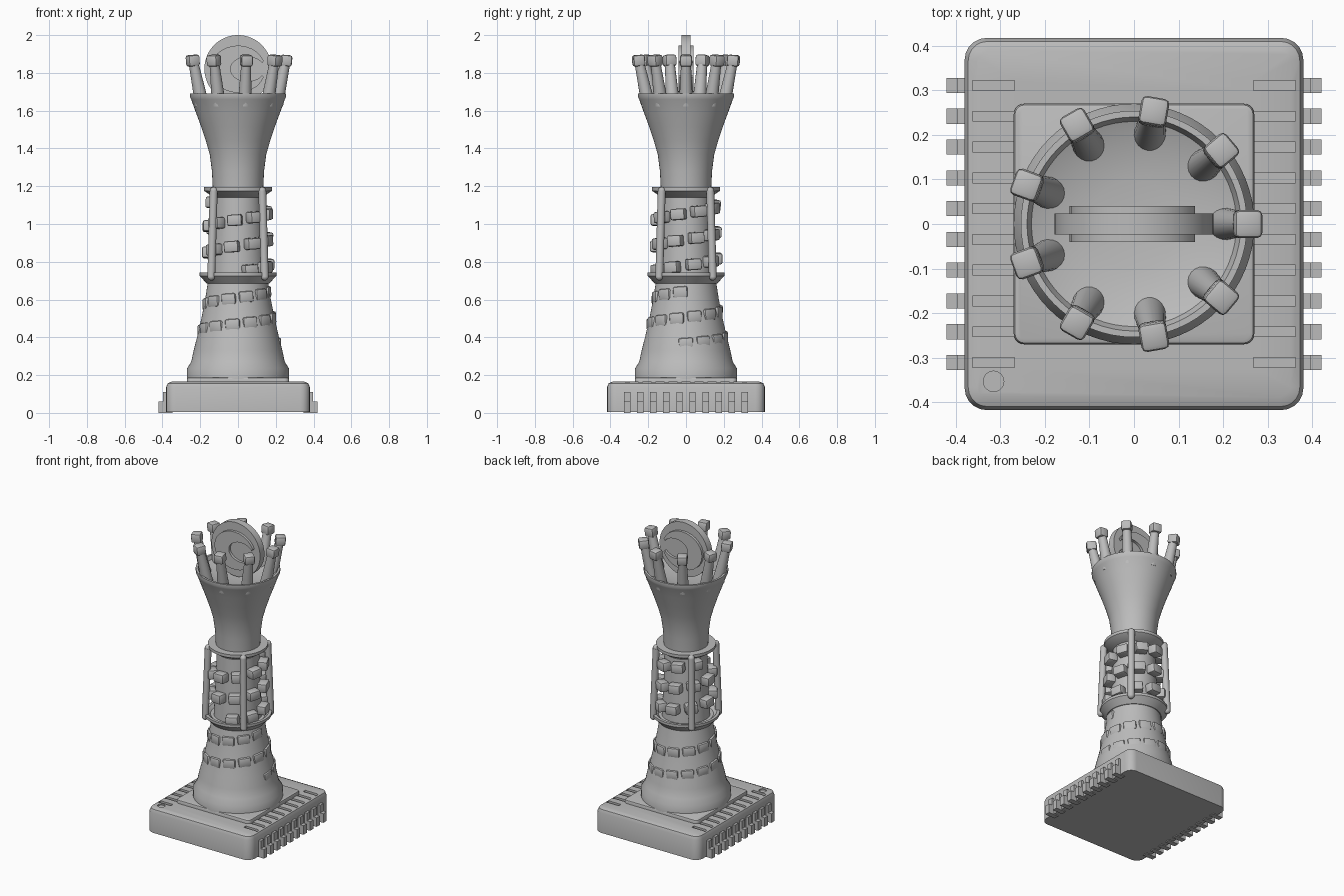
import bpy, bmesh
from math import sin, cos, pi, radians
from mathutils import Matrix, Vector

if "Cube" in bpy.data.objects:
    bpy.data.objects.remove(bpy.data.objects["Cube"])

GREY = (0.5, 0.5, 0.5, 1)
mat = bpy.data.materials.new("plain grey")
mat.use_nodes = True
mat.diffuse_color = GREY
mat.node_tree.nodes["Principled BSDF"].inputs["Base Color"].default_value = GREY


def finish(bm, name):
    bmesh.ops.recalc_face_normals(bm, faces=bm.faces[:])
    me = bpy.data.meshes.new(name)
    bm.to_mesh(me)
    bm.free()
    me.materials.append(mat)
    ob = bpy.data.objects.new(name, me)
    bpy.context.collection.objects.link(ob)
    return ob


def smooth(ob, angle=35):
    bpy.ops.object.select_all(action='DESELECT')
    ob.select_set(True)
    bpy.context.view_layer.objects.active = ob
    bpy.ops.object.shade_smooth_by_angle(angle=radians(angle))
    return ob


def add_box(bm, size, matrix, bevel=0.0):
    part = bmesh.new()
    bmesh.ops.create_cube(part, size=1, matrix=Matrix.Diagonal((*size, 1)))
    if bevel:
        bmesh.ops.bevel(part, geom=part.edges[:], offset=bevel, segments=2,
                        profile=0.5, affect='EDGES')
    part.transform(matrix)
    me = bpy.data.meshes.new("part")
    part.to_mesh(me)
    part.free()
    bm.from_mesh(me)
    bpy.data.meshes.remove(me)


def slab(name, size, z0, z1, corner, rim):
    """Box with rounded upright corners and a softened top rim."""
    bm = bmesh.new()
    bmesh.ops.create_cube(bm, size=1, matrix=Matrix.Translation((0, 0, (z0 + z1) / 2))
                          @ Matrix.Diagonal((*size, z1 - z0, 1)))
    upright = [e for e in bm.edges if abs(e.verts[0].co.z - e.verts[1].co.z) > 0.001]
    bmesh.ops.bevel(bm, geom=upright, offset=corner, segments=5, profile=0.5, affect='EDGES')
    top = [e for e in bm.edges if all(v.co.z > z1 - 0.0001 for v in e.verts)]
    bmesh.ops.bevel(bm, geom=top, offset=rim, segments=2, profile=0.5, affect='EDGES')
    return finish(bm, name)


def lathe(name, profile, steps=64):
    bm = bmesh.new()
    verts = [bm.verts.new((r, 0, z)) for r, z in profile]
    edges = [bm.edges.new(p) for p in zip(verts, verts[1:])]
    bmesh.ops.spin(bm, geom=verts + edges, axis=(0, 0, 1), cent=(0, 0, 0),
                   angle=2 * pi, steps=steps)
    bmesh.ops.remove_doubles(bm, verts=bm.verts[:], dist=0.0005)
    return smooth(finish(bm, name))


def add_rod(bm, a, b, r1, r2):
    a, b = Vector(a), Vector(b)
    turn = (b - a).to_track_quat('Z', 'Y').to_matrix().to_4x4()
    bmesh.ops.create_cone(bm, cap_ends=True, segments=20, radius1=r1, radius2=r2,
                          depth=(b - a).length,
                          matrix=Matrix.Translation((a + b) / 2) @ turn)


def polar(r, angle, z):
    return Vector((r * cos(angle), r * sin(angle), z))


# Chip base with lead grooves and a round marker dimple
base = slab("chip_base", (0.76, 0.835), 0.005, 0.165, 0.05, 0.028)
pin_rows = [(i - 4.5) * 0.069 for i in range(10)]
bm = bmesh.new()
for y in pin_rows:
    for s in (-1, 1):
        add_box(bm, (0.094, 0.022, 0.04), Matrix.Translation((s * 0.315, y, 0.17)))
bmesh.ops.create_cone(bm, cap_ends=True, segments=24, radius1=0.023, radius2=0.023,
                      depth=0.03, matrix=Matrix.Translation((-0.315, -0.353, 0.172)))
cutter = finish(bm, "groove_cutter")
cutter.hide_render = True
cut = base.modifiers.new("grooves", 'BOOLEAN')
cut.object = cutter
cut.operation = 'DIFFERENCE'
smooth(base)
bpy.ops.object.modifier_apply(modifier=cut.name)
bpy.data.objects.remove(cutter)

# Stepped metal pins down both sides
bm = bmesh.new()
for y in pin_rows:
    for s in (-1, 1):
        add_box(bm, (0.05, 0.034, 0.11), Matrix.Translation((s * 0.372, y, 0.055)))
        add_box(bm, (0.04, 0.034, 0.06), Matrix.Translation((s * 0.4, y, 0.03)))
finish(bm, "chip_pins")

smooth(slab("plinth", (0.54, 0.54), 0.16, 0.188, 0.025, 0.01))

# Turned body parts
lathe("lower_body", [(0, 0.17), (0.27, 0.17), (0.27, 0.235), (0.247, 0.272), (0.235, 0.33),
                     (0.217, 0.4), (0.194, 0.5), (0.174, 0.6), (0.16, 0.69), (0, 0.69)])
lathe("lower_collar", [(0, 0.68), (0.165, 0.685), (0.203, 0.725), (0.203, 0.742), (0.185, 0.742),
                       (0.165, 0.725), (0, 0.725)])
lathe("middle_column", [(0, 0.72), (0.146, 0.72), (0.134, 0.95), (0.126, 1.18), (0, 1.18)])
lathe("upper_collar", [(0, 1.135), (0.126, 1.14), (0.18, 1.176), (0.18, 1.195), (0, 1.195)])
lathe("crown_cup", [(0, 1.18), (0.133, 1.18), (0.138, 1.28), (0.15, 1.37), (0.17, 1.44),
                    (0.195, 1.515), (0.223, 1.59), (0.248, 1.66), (0.254, 1.672), (0.254, 1.692),
                    (0.24, 1.692), (0.23, 1.668), (0.18, 1.647), (0.1, 1.635), (0, 1.63)])

# Four slanted posts joining the collars
bm = bmesh.new()
for k in range(4):
    a = radians(45 + 90 * k)
    low, high = polar(0.2, a, 0.722), polar(0.182, a, 1.175)
    add_rod(bm, low, high, 0.021, 0.021)
    for end in (low, high):
        bmesh.ops.create_uvsphere(bm, u_segments=16, v_segments=8, radius=0.021,
                                  matrix=Matrix.Translation(end))
smooth(finish(bm, "collar_posts"))

# Bricks climbing round the body in one spiral
bm = bmesh.new()
angle, pitch = 0.0, 0.138
while True:
    z = 0.367 + pitch * angle / (2 * pi)
    if z > 1.12:
        break
    if z < 0.67:
        outer = 0.224 - (z - 0.367) * 0.2 + 0.004
        step = 0.1 / outer
    else:
        outer = 0.193 - (z - 0.72) * 0.025
        step = 0.117 / 0.165
    if not 0.65 < z < 0.74:
        place = (Matrix.Translation(polar(outer - 0.03, angle, z))
                 @ Matrix.Rotation(angle, 4, 'Z') @ Matrix.Rotation(radians(4), 4, 'X'))
        add_box(bm, (0.06, 0.078, 0.06), place, 0.01)
    angle += step
smooth(finish(bm, "spiral_bricks"), 40)

# Nine crown prongs with cube tips
rods, tips = bmesh.new(), bmesh.new()
for k in range(9):
    a = radians(40 * k)
    add_rod(rods, polar(0.202, a, 1.63), polar(0.25, a, 1.85), 0.037, 0.026)
    place = (Matrix.Translation(polar(0.255, a, 1.865)) @ Matrix.Rotation(a, 4, 'Z')
             @ Matrix.Rotation(radians(5), 4, 'Y'))
    add_box(tips, (0.063, 0.063, 0.06), place, 0.012)
smooth(finish(rods, "crown_prongs"))
smooth(finish(tips, "prong_tips"), 40)

# Upright disc with a plain crescent relief on both faces
bm = bmesh.new()
bmesh.ops.create_cone(bm, cap_ends=True, segments=64, radius1=0.178, radius2=0.178, depth=0.046,
                      matrix=Matrix.Translation((0, 0, 1.822)) @ Matrix.Rotation(pi / 2, 4, 'X'))
smooth(finish(bm, "crown_disc"))

bm = bmesh.new()
n = 24
outer = [(0.145 * cos(t), 0.125 * sin(t)) for t in
         (radians(20 + 320 * i / n) for i in range(n + 1))]
inner = [(0.05 + 0.09 * cos(t), 0.065 * sin(t)) for t in
         (radians(330 - 300 * i / n) for i in range(n + 1))]
face = bm.faces.new([bm.verts.new((x, -0.04, 1.82 + z)) for x, z in outer + inner])
grown = bmesh.ops.extrude_face_region(bm, geom=[face])
bmesh.ops.translate(bm, vec=(0, 0.08, 0),
                    verts=[v for v in grown["geom"] if isinstance(v, bmesh.types.BMVert)])
smooth(finish(bm, "disc_relief"))
